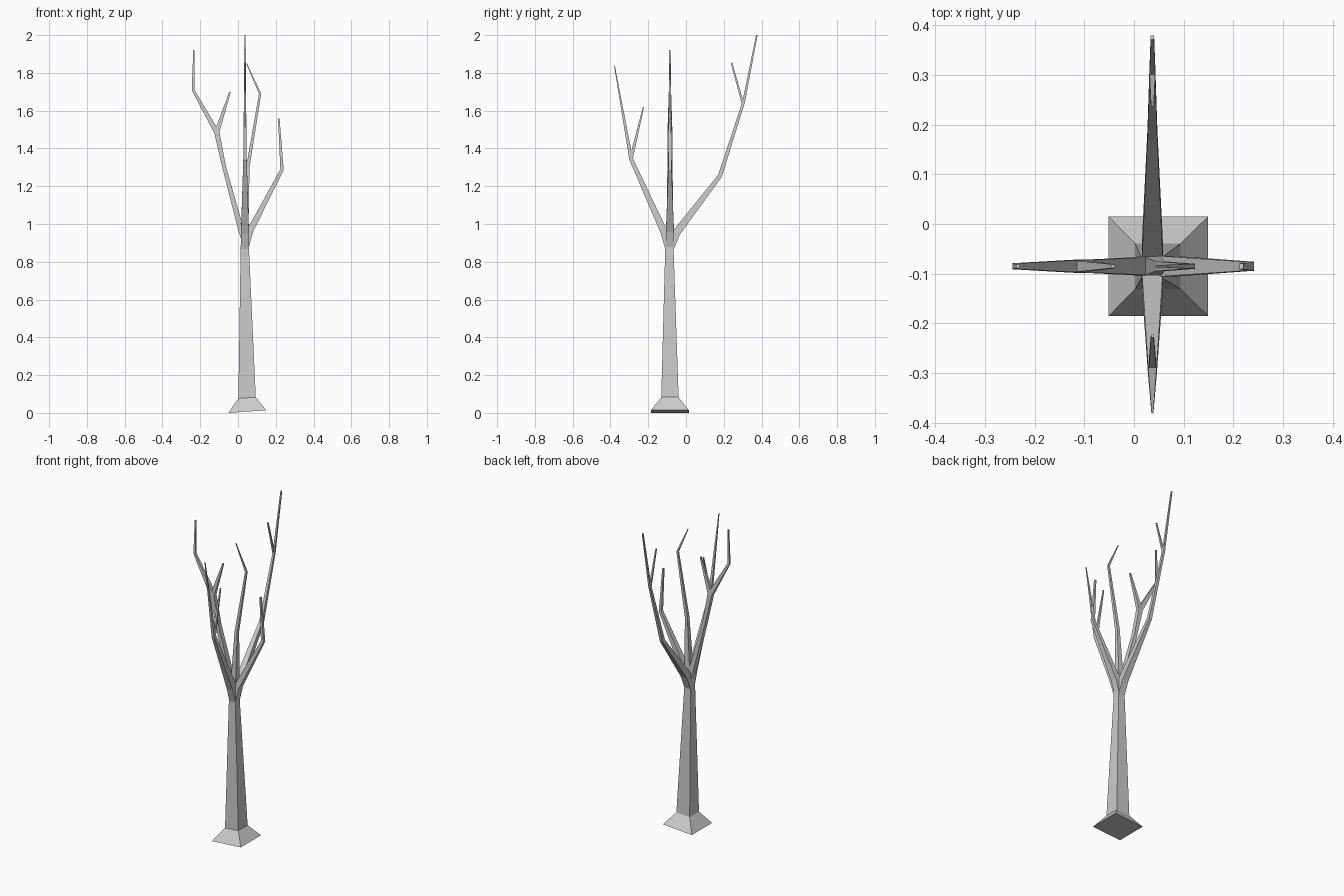
import bpy, bmesh
from mathutils import Vector

CX, CY = 0.037, -0.085   # planes the branches lie in


def loft(name, rings):
    """Four-sided tube through a list of 4-point rings, capped at both ends."""
    bm = bmesh.new()
    vs = [[bm.verts.new(p) for p in r] for r in rings]
    for a, b in zip(vs, vs[1:]):
        for i in range(4):
            j = (i + 1) % 4
            bm.faces.new((a[i], a[j], b[j], b[i]))
    bm.faces.new(vs[0][::-1])
    bm.faces.new(vs[-1])
    bmesh.ops.recalc_face_normals(bm, faces=bm.faces)
    me = bpy.data.meshes.new(name)
    bm.to_mesh(me)
    bm.free()
    ob = bpy.data.objects.new(name, me)
    bpy.context.collection.objects.link(ob)
    return ob


def branch(name, axis, pts):
    """pts: (position along axis, z, half width in plane, half width across)."""
    path = [Vector((p[0], p[1])) for p in pts]
    rings = []
    for i, (p, (_, _, w, d)) in enumerate(zip(path, pts)):
        t = Vector((0, 0))
        if i > 0:
            t += (p - path[i - 1]).normalized()
        if i < len(path) - 1:
            t += (path[i + 1] - p).normalized()
        t.normalize()
        n = Vector((t.y, -t.x))
        ring = []
        for s, c in ((1, 1), (1, -1), (-1, -1), (-1, 1)):
            q = p + n * w * s
            ring.append((q.x, CY + d * c, q.y) if axis == 'x' else (CX + d * c, q.x, q.y))
        rings.append(ring)
    return loft(name, rings)


# Trunk with flared, slightly tilted foot
def square(x, y, h, z, tilt=0.0):
    return [(x + h * a, y + h * b, z + tilt * a) for a, b in ((1, 1), (-1, 1), (-1, -1), (1, -1))]


loft("trunk", [square(0.049, CY, 0.1, 0.007, 0.007),
               square(0.048, CY, 0.046, 0.08, 0.003),
               square(0.036, -0.088, 0.022, 0.87),
               square(0.037, -0.087, 0.02, 0.965)])

# Back limb, the tallest
branch("back_limb", 'y', [(-0.085, 0.87, 0.02, 0.021), (-0.05, 0.955, 0.021, 0.021),
                          (0.18, 1.255, 0.011, 0.010), (0.305, 1.645, 0.007, 0.006),
                          (0.375, 2.0, 0.004, 0.0035)])
branch("back_twig", 'y', [(0.302, 1.635, 0.006, 0.006), (0.241, 1.853, 0.004, 0.003)])

# Front limb
branch("front_limb", 'y', [(-0.09, 0.87, 0.02, 0.021), (-0.117, 0.96, 0.019, 0.021),
                           (-0.291, 1.345, 0.010, 0.009), (-0.379, 1.84, 0.002, 0.002)])
branch("front_twig", 'y', [(-0.291, 1.345, 0.009, 0.008), (-0.225, 1.62, 0.003, 0.003)])

# Right limb
branch("right_limb", 'x', [(0.037, 0.87, 0.018, 0.021), (0.064, 0.965, 0.017, 0.021),
                           (0.233, 1.288, 0.009, 0.009), (0.216, 1.558, 0.004, 0.006)])

# Left limb
branch("left_limb", 'x', [(0.027, 0.93, 0.014, 0.020), (0.012, 0.985, 0.015, 0.018),
                          (-0.073, 1.3, 0.010, 0.014), (-0.112, 1.485, 0.014, 0.013),
                          (-0.238, 1.71, 0.007, 0.006), (-0.233, 1.92, 0.004, 0.004)])
branch("left_twig", 'x', [(-0.112, 1.485, 0.013, 0.012), (-0.042, 1.7, 0.004, 0.004)])

# Centre leader
branch("centre_limb", 'x', [(0.037, 0.94, 0.018, 0.020), (0.052, 1.3, 0.009, 0.010),
                            (0.117, 1.69, 0.006, 0.005), (0.045, 1.85, 0.002, 0.002)])
